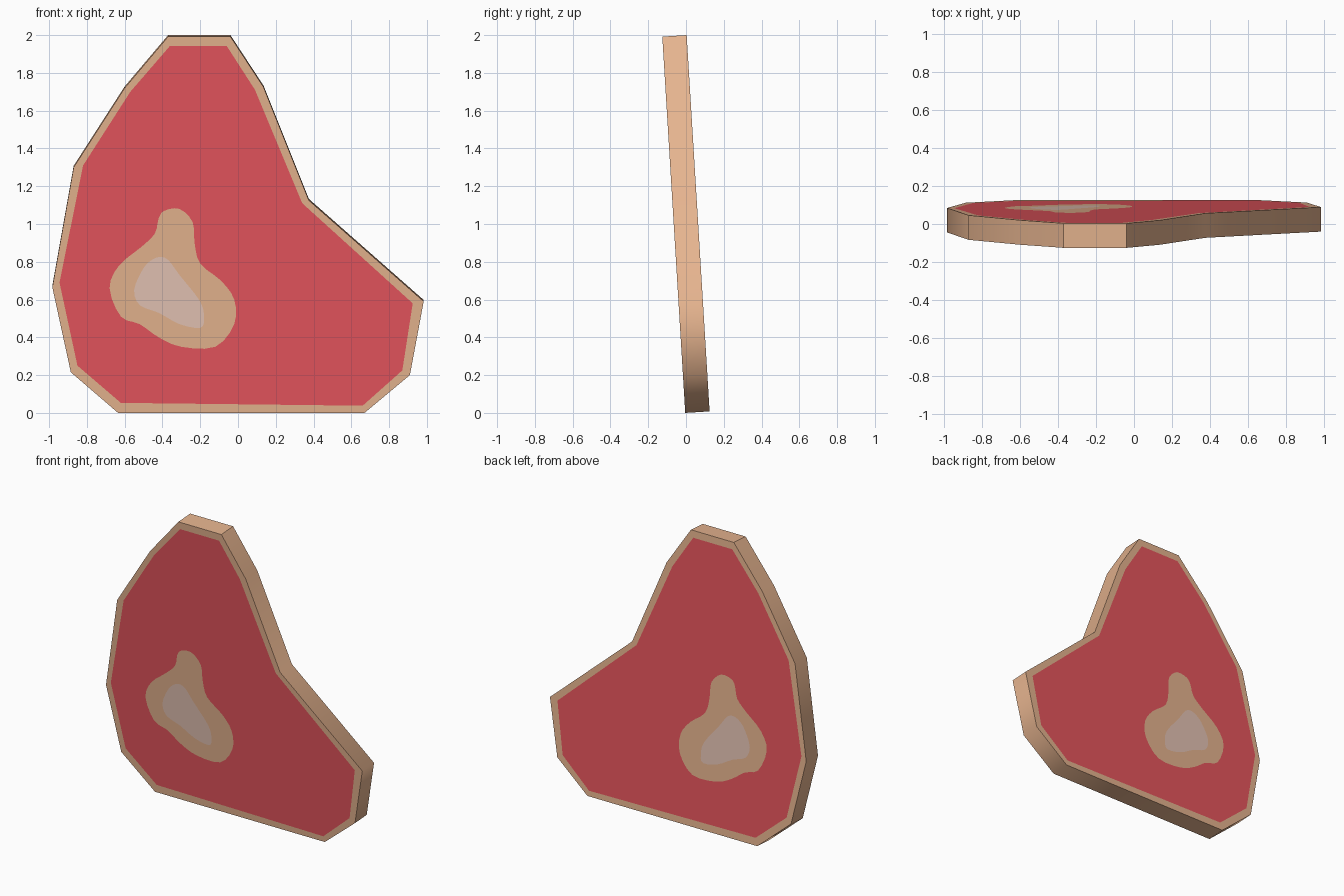
import bpy, bmesh, math
from mathutils import Vector
from mathutils.geometry import delaunay_2d_cdt

if "Cube" in bpy.data.objects:
    bpy.data.objects.remove(bpy.data.objects["Cube"])


def srgb(r, g, b):
    f = lambda c: c / 12.92 if c <= 0.04045 else ((c + 0.055) / 1.055) ** 2.4
    return tuple(f(v / 255) for v in (r, g, b)) + (1.0,)


def material(name, rgb):
    m = bpy.data.materials.new(name)
    m.diffuse_color = srgb(*rgb)
    m.use_nodes = True
    m.node_tree.nodes["Principled BSDF"].inputs["Base Color"].default_value = m.diffuse_color
    return m


def smooth_loop(pts, steps=3):
    """Closed Catmull-Rom curve through the points."""
    out, n = [], len(pts)
    for i in range(n):
        a, b, c, d = (Vector(pts[(i + k) % n]) for k in (-1, 0, 1, 2))
        for s in range(steps):
            t = s / steps
            out.append(0.5 * (2 * b + (c - a) * t + (2 * a - 5 * b + 4 * c - d) * t * t
                              + (3 * b - a - 3 * c + d) * t ** 3))
    return out


fat = material("tan fat", (230, 180, 143))
meat = material("red meat", (230, 85, 93))
marrow = material("pale marrow", (228, 195, 180))

# nested profiles of the cut face, as x and height
rind = [(-.37, 1.992), (-.04, 1.992), (.135, 1.725), (.375, 1.125), (.983, .59), (.91, .2),
        (.67, 0), (-.635, 0), (-.885, .215), (-.983, .665), (-.87, 1.3), (-.6, 1.72)]
flesh = [(-.36, 1.943), (-.06, 1.943), (.09, 1.71), (.34, 1.11), (.925, .58), (.87, .225),
         (.66, .038), (-.62, .053), (-.85, .25), (-.945, .69), (-.82, 1.31), (-.57, 1.7)]
bone = smooth_loop([(-.39, 1.07), (-.31, 1.08), (-.24, 1.01), (-.23, .9), (-.2, .79), (-.09, .7),
                    (-.02, .6), (-.02, .47), (-.12, .35), (-.3, .35), (-.42, .4), (-.52, .47),
                    (-.62, .51), (-.68, .66), (-.63, .78), (-.51, .88), (-.44, .95), (-.42, 1.03)])
core = smooth_loop([(-.42, .825), (-.37, .81), (-.31, .73), (-.2, .59), (-.18, .5), (-.2, .45),
                    (-.31, .47), (-.42, .53), (-.52, .57), (-.55, .65), (-.51, .75), (-.47, .8)])

# split the cut face along the nested profiles (counter-clockwise loops)
points, loops = [], []
for ring in (rind, flesh, bone, core):
    loops.append(list(range(len(points), len(points) + len(ring))))
    points += [Vector(p) for p in reversed(ring)]
verts, _, tris, _, _, origin = delaunay_2d_cdt(points, [], loops, 1, 1e-5)
slots = [0, 1, 0, 2]          # fat rind, meat, bone, marrow

# leaning slab with the same pattern front and back
bm = bmesh.new()
front = [bm.verts.new((x, -.004 - .061 * z, z)) for x, z in verts]
back = [bm.verts.new(v.co + Vector((0, .129, .008))) for v in front]
for tri, src in zip(tris, origin):
    for side in (front, back):
        f = bm.faces.new([side[i] for i in tri])
        f.material_index = slots[max(src)]

# fat side wall, with crisp corners at the top
number = {v: i for i, v in enumerate(front)}
for e in [e for e in bm.edges if e.is_boundary and e.verts[0] in number]:
    i, j = (number[v] for v in e.verts)
    bm.faces.new((front[i], front[j], back[j], back[i]))
for v, w in zip(front, back):
    edge = bm.edges.get((v, w))
    if edge and v.co.z > 1.95:
        edge.smooth = False
bmesh.ops.recalc_face_normals(bm, faces=bm.faces)

mesh = bpy.data.meshes.new("steak_slice")
bm.to_mesh(mesh)
bm.free()
for m in (fat, meat, marrow):
    mesh.materials.append(m)
steak = bpy.data.objects.new("steak_slice", mesh)
bpy.context.collection.objects.link(steak)
bpy.context.view_layer.objects.active = steak
steak.select_set(True)
bpy.ops.object.shade_smooth_by_angle(angle=math.radians(65), keep_sharp_edges=True)
